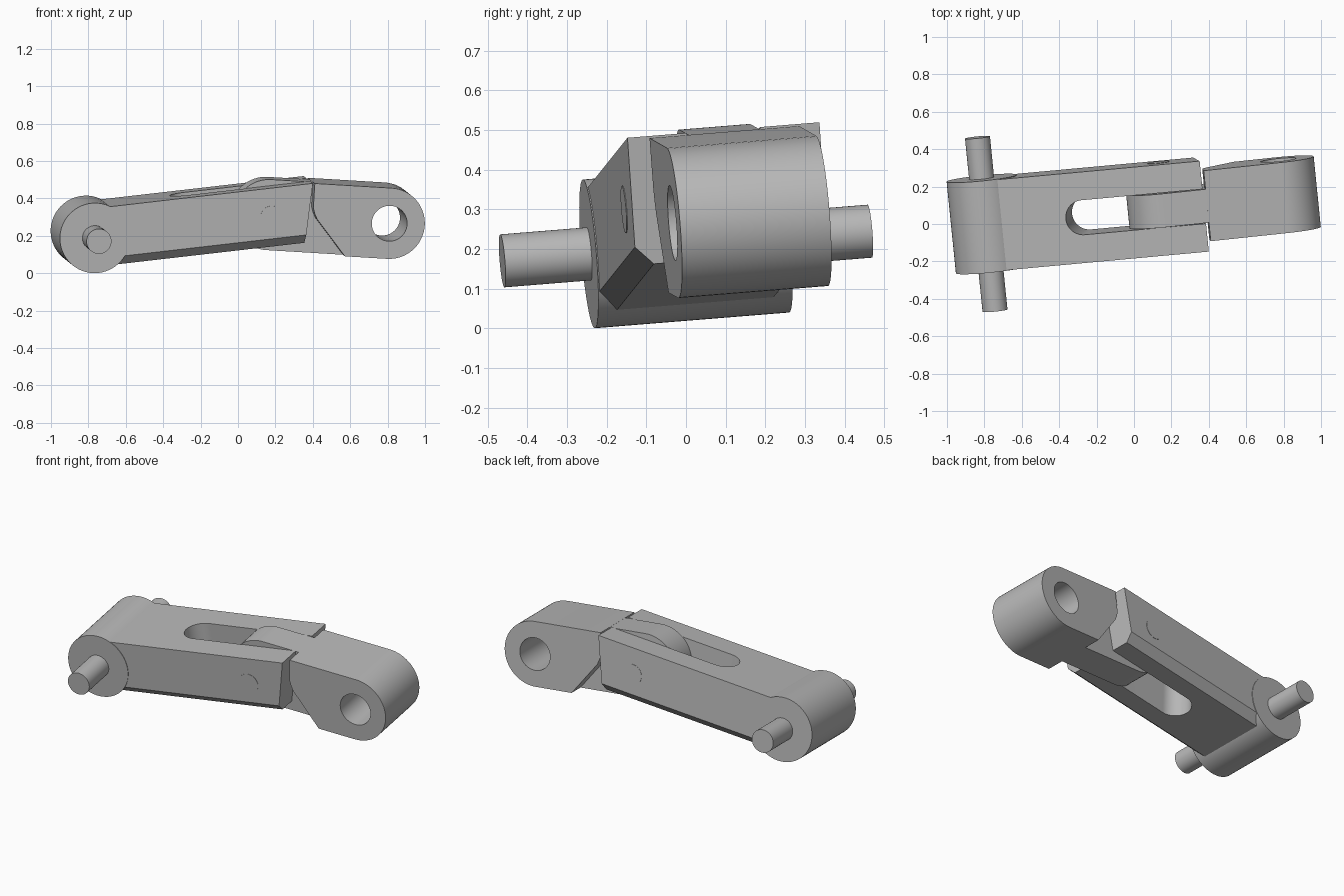
import bpy, bmesh, math
from mathutils import Matrix, Vector

if "Cube" in bpy.data.objects:
    bpy.data.objects.remove(bpy.data.objects["Cube"])

# Material
steel = bpy.data.materials.new("plain_grey_steel")
steel.use_nodes = True
GREY = (0.48, 0.48, 0.48, 1)
steel.diffuse_color = GREY
steel.node_tree.nodes["Principled BSDF"].inputs["Base Color"].default_value = GREY

# Tilted frame: local x along the fork, y along the pins, z up
u = Vector((1, 0.092, 0.115)).normalized()
v = Vector((-0.1, 0.99, 0.08))
v = (v - u * v.dot(u)).normalized()
w = u.cross(v)
fork = Matrix((u, v, w)).transposed().to_4x4()
fork.translation = (-0.79, 0, 0.2075)
link = fork @ Matrix.Translation((0.956, 0, 0.003)) @ Matrix.Rotation(math.radians(10), 4, 'Y')
upright = fork @ Matrix.Rotation(math.radians(90), 4, 'X')


def arc(cx, cz, r, start, end, steps=32):
    """Points on an arc, angles in degrees."""
    angles = [math.radians(start + (end - start) * i / steps) for i in range(steps + 1)]
    return [(cx + r * math.cos(a), cz + r * math.sin(a)) for a in angles]


def circle(cx, cz, r, steps=64):
    return arc(cx, cz, r, 0, 360, steps)[:-1]


def prism(name, profile, half, frame, bevel=0, pick=None):
    """Extrude a profile across the pin direction, chamfering picked edges."""
    bm = bmesh.new()
    front = [bm.verts.new((x, -half, z)) for x, z in profile]
    back = [bm.verts.new((x, half, z)) for x, z in profile]
    bm.faces.new(front)
    bm.faces.new(back[::-1])
    n = len(profile)
    for i in range(n):
        j = (i + 1) % n
        bm.faces.new((front[i], back[i], back[j], front[j]))
    if bevel:
        edges = [e for e in bm.edges if pick(e)]
        bmesh.ops.bevel(bm, geom=edges, offset=bevel, segments=1, affect='EDGES')
    bmesh.ops.recalc_face_normals(bm, faces=bm.faces)
    mesh = bpy.data.meshes.new(name)
    bm.to_mesh(mesh)
    bm.free()
    mesh.materials.append(steel)
    ob = bpy.data.objects.new(name, mesh)
    bpy.context.collection.objects.link(ob)
    ob.matrix_world = frame
    return ob


def cut(ob, cutter):
    """Subtract the cutter, then discard it."""
    mod = ob.modifiers.new("cut", 'BOOLEAN')
    mod.operation = 'DIFFERENCE'
    mod.solver = 'EXACT'
    mod.object = cutter
    bpy.context.view_layer.objects.active = ob
    bpy.ops.object.modifier_apply(modifier=mod.name)
    bpy.data.objects.remove(cutter)


def same_side(e):
    return e.verts[0].co.y * e.verts[1].co.y > 0


# Fork arm with chamfered lower edges, slanted ends and an open slot
ARM = 0.158
arm = prism("fork_arm", [(0, -ARM), (1.12, -ARM), (1.195, ARM), (0, ARM)], 0.244, fork,
            0.045, lambda e: same_side(e) and all(p.co.z < 0 for p in e.verts))
slot = prism("slot_cutter", arc(0.54, 0, 0.093, 90, 270) + [(1.5, -0.093), (1.5, 0.093)],
             0.4, upright)
cut(arm, slot)

# Rounded boss at the fork root, with its long cross pin
boss = prism("fork_boss", circle(0, 0, 0.188), 0.247, fork)
cross_pin = prism("cross_pin", circle(0, 0, 0.067), 0.467, fork, 0.012, same_side)

# Flush hinge pin through the prongs
hinge_pin = prism("hinge_pin", circle(0.956, 0.003, 0.06), 0.246, fork)

# Link tongue, rounded about the hinge
R = 0.19
tongue = prism("link_tongue", arc(0, 0, R - 0.0005, 90, 270) + [(0.43, 0.0005 - R), (0.43, R - 0.0005)],
               0.09, link)

# Wide link head with an eye hole and an undercut shoulder
EYE = 0.64
head = prism("link_head", arc(EYE, 0, R, -90, 90)
             + [(0.225, R), (0.226, 0.06), (0.235, 0.03), (0.25, 0), (0.413, -R)], R, link)
cut(head, prism("eye_cutter", circle(EYE, 0, 0.095), 0.4, link))

# Smooth round walls, keep sharp edges
for ob in (arm, boss, cross_pin, hinge_pin, tongue, head):
    bpy.ops.object.select_all(action='DESELECT')
    ob.select_set(True)
    bpy.context.view_layer.objects.active = ob
    bpy.ops.object.shade_smooth_by_angle(angle=math.radians(30))
